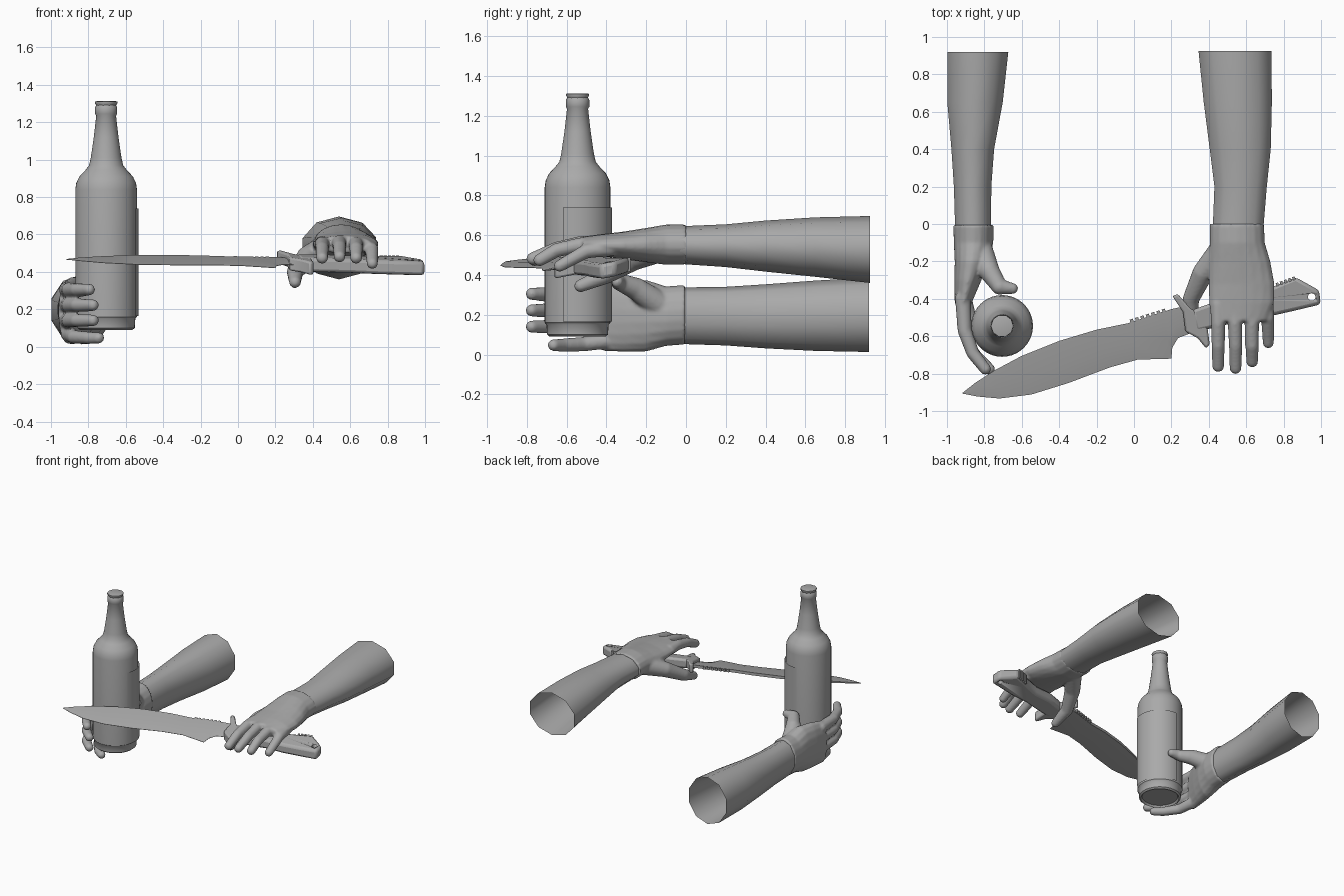
import bpy, bmesh, math
from mathutils import Vector, Matrix

if "Cube" in bpy.data.objects:
    bpy.data.objects.remove(bpy.data.objects["Cube"])

gray = bpy.data.materials.new("plain gray")
gray.use_nodes = True
gray.diffuse_color = (0.4, 0.4, 0.4, 1)
gray.node_tree.nodes["Principled BSDF"].inputs["Base Color"].default_value = (0.4, 0.4, 0.4, 1)


def finish(name, bm, angle=40):
    bmesh.ops.recalc_face_normals(bm, faces=bm.faces)
    mesh = bpy.data.meshes.new(name)
    bm.to_mesh(mesh)
    bm.free()
    obj = bpy.data.objects.new(name, mesh)
    bpy.context.collection.objects.link(obj)
    mesh.materials.append(gray)
    bpy.ops.object.select_all(action="DESELECT")
    obj.select_set(True)
    bpy.context.view_layer.objects.active = obj
    if angle:
        bpy.ops.object.shade_smooth_by_angle(angle=math.radians(angle))
    return obj


def loft(bm, rings, closed=True, caps=True):
    """Bridge lists of points that all have the same length."""
    rows = [[bm.verts.new(p) for p in ring] for ring in rings]
    n = len(rows[0])
    for a, b in zip(rows, rows[1:]):
        for i in range(n if closed else n - 1):
            j = (i + 1) % n
            bm.faces.new((a[i], a[j], b[j], b[i]))
    if caps:
        bm.faces.new(rows[0])
        bm.faces.new(rows[-1])


def limb_rings(sections, sides):
    """Elliptical sections (y, x, z, half width, half height) along y."""
    turn = [math.tau * (i + 0.5) / sides for i in range(sides)]
    k = 1 / math.cos(math.pi / sides)
    return [[(x + w * k * math.cos(t), y, z + h * k * math.sin(t)) for t in turn]
            for y, x, z, w, h in sections]


def finger(bm, path, r0, r1):
    """Tapered tube through the path with rounded joints."""
    pts = [Vector(p) for p in path]
    last = len(pts) - 1
    for i, p in enumerate(pts):
        r = r0 + (r1 - r0) * i / last
        bmesh.ops.create_icosphere(bm, subdivisions=3, radius=r, matrix=Matrix.Translation(p))
        if i < last:
            q = pts[i + 1]
            d = q - p
            place = Matrix.Translation((p + q) / 2) @ d.to_track_quat("Z", "Y").to_matrix().to_4x4()
            bmesh.ops.create_cone(bm, cap_ends=True, segments=16, radius1=r,
                                  radius2=r0 + (r1 - r0) * (i + 1) / last,
                                  depth=d.length, matrix=place)


def hand(name, palm, fingers):
    bm = bmesh.new()
    loft(bm, limb_rings(palm, 18))
    for path, r0, r1 in fingers:
        finger(bm, path, r0, r1)
    obj = finish(name, bm, None)
    fuse = obj.modifiers.new("fuse", "REMESH")
    fuse.mode = "VOXEL"
    fuse.voxel_size = 0.009
    fuse.use_smooth_shade = True
    relax = obj.modifiers.new("relax", "SMOOTH")
    relax.factor = 0.5
    relax.iterations = 4


def forearm(name, sections):
    bm = bmesh.new()
    loft(bm, limb_rings(sections, 10), caps=False)
    finish(name, bm, 60)


# Forearms, open at the elbow
forearm("right_forearm", [
    (0.92, -0.835, 0.2, 0.163, 0.178), (0.65, -0.85, 0.195, 0.148, 0.168),
    (0.4, -0.862, 0.192, 0.114, 0.153), (0.2, -0.863, 0.193, 0.1, 0.14),
    (-0.03, -0.86, 0.195, 0.096, 0.135)])
forearm("left_forearm", [
    (0.925, 0.54, 0.528, 0.195, 0.16), (0.65, 0.555, 0.54, 0.182, 0.142),
    (0.4, 0.568, 0.545, 0.163, 0.122), (0.2, 0.57, 0.547, 0.14, 0.102),
    (-0.03, 0.556, 0.55, 0.135, 0.09)])

# Hand around the bottle: three curled fingers, little finger beneath, thumb behind
grip = [([(-0.915, -0.4, z), (-0.905, -0.57, z), (-0.862, -0.69, z), (x, -0.775, z)], 0.042, 0.031)
        for z, x in ((0.305, -0.795), (0.222, -0.775), (0.14, -0.775))]
grip.append(([(-0.91, -0.38, 0.07), (-0.875, -0.52, 0.052), (-0.8, -0.62, 0.047), (-0.745, -0.665, 0.047)], 0.04, 0.03))
grip.append(([(-0.83, -0.12, 0.24), (-0.775, -0.25, 0.33), (-0.72, -0.335, 0.365), (-0.65, -0.345, 0.365)], 0.07, 0.03))
hand("right_hand", [
    (-0.005, -0.857, 0.2, 0.108, 0.148), (-0.1, -0.858, 0.193, 0.105, 0.148),
    (-0.2, -0.868, 0.195, 0.09, 0.178), (-0.3, -0.888, 0.192, 0.072, 0.178),
    (-0.42, -0.913, 0.185, 0.046, 0.165)], grip)

# Hand over the knife handle
reach = [([(x0, -0.43, z), (x0, -0.53, z), (x1, -0.65, z - 0.025), (x1, tip, z - 0.075)], 0.042, 0.032)
         for x0, x1, tip, z in ((0.45, 0.45, -0.76, 0.55), (0.54, 0.543, -0.77, 0.557), (0.63, 0.632, -0.735, 0.55))]
reach.append(([(0.7, -0.38, 0.535), (0.715, -0.5, 0.52), (0.718, -0.635, 0.445)], 0.042, 0.03))
reach.append(([(0.47, -0.14, 0.53), (0.37, -0.26, 0.48), (0.305, -0.4, 0.4), (0.305, -0.53, 0.345)], 0.07, 0.032))
hand("left_hand", [
    (0, 0.55, 0.552, 0.145, 0.1), (-0.1, 0.552, 0.552, 0.146, 0.1),
    (-0.2, 0.565, 0.55, 0.163, 0.085), (-0.32, 0.575, 0.548, 0.175, 0.068),
    (-0.42, 0.575, 0.55, 0.172, 0.055), (-0.52, 0.562, 0.547, 0.148, 0.045)], reach)

# Bottle
CX, CY = -0.705, -0.545


def lathe(name, profile, sides, a0=0.0, a1=math.tau, angle=40):
    full = a1 - a0 > math.tau - 0.01
    angles = [a0 + (a1 - a0) * i / (sides if full else sides - 1) for i in range(sides)]
    bm = bmesh.new()
    loft(bm, [[(CX + r * math.cos(t), CY + r * math.sin(t), z) for t in angles]
              for r, z in profile], closed=full, caps=full)
    return finish(name, bm, angle)


lathe("bottle", [
    (0.13, 0.105), (0.14, 0.09), (0.153, 0.1), (0.156, 0.15), (0.165, 0.16),
    (0.165, 0.84), (0.16, 0.875), (0.143, 0.91), (0.11, 0.945), (0.091, 0.97),
    (0.082, 1.01), (0.066, 1.12), (0.053, 1.235), (0.059, 1.245), (0.059, 1.28), (0.05, 1.295)], 40)
lathe("bottle_cap", [(0.046, 1.28), (0.06, 1.3), (0.06, 1.31), (0.05, 1.313)], 10)
lathe("bottle_label", [(0.174, 0.165), (0.174, 0.74)], 20, math.radians(-25), math.radians(95))


# Knife, lying on a gently tilted plane
def on_knife(x, y, h=0.0):
    return (x, y, 0.46 - 0.035 * x + 0.18 * (y + 0.58 - 0.2 * x) + h)


def slab(name, outline, half, bevel):
    bm = bmesh.new()
    loft(bm, [[on_knife(x, y, h) for x, y in outline] for h in (-half, half)])
    obj = finish(name, bm, 35)
    mod = obj.modifiers.new("soft_edges", "BEVEL")
    mod.width = bevel
    mod.segments = 2
    return obj


# Blade stations: spine point to cutting edge point
bm = bmesh.new()
stations = [
    ((-0.917, -0.903), (-0.916, -0.907)), ((-0.85, -0.85), (-0.84, -0.922)),
    ((-0.75, -0.785), (-0.72, -0.933)), ((-0.6, -0.705), (-0.55, -0.912)),
    ((-0.4, -0.625), (-0.35, -0.85)), ((-0.2, -0.565), (-0.13, -0.767)),
    ((-0.03, -0.53), (0.02, -0.725)), ((0.15, -0.47), (0.2, -0.72)),
    ((0.17, -0.465), (0.205, -0.66)), ((0.2, -0.455), (0.235, -0.61)),
    ((0.27, -0.44), (0.3, -0.585))]
rings = []
for i, (s, e) in enumerate(stations):
    t = 0.002 + 0.009 * min(1, i / 4)
    s, e = Vector(s), Vector(e)
    m = s.lerp(e, 0.6)
    rings.append([on_knife(*s, t), on_knife(*m, t), on_knife(*e, 0.001),
                  on_knife(*e, -0.001), on_knife(*m, -t), on_knife(*s, -t)])
loft(bm, rings)
finish("blade", bm, 30)


def teeth(name, start, end, count, size, half):
    bm = bmesh.new()
    start, end = Vector(start), Vector(end)
    step = (end - start) / count
    out = Vector((-step.y, step.x)).normalized() * size
    for i in range(count):
        a = start + step * i
        b = a + step * 0.6
        shape = (a - out, b - out, b + out, a + out)
        loft(bm, [[on_knife(p.x, p.y, h) for p in shape] for h in (-half, half)])
    finish(name, bm, 30)


teeth("spine_teeth", (-0.02, -0.523), (0.18, -0.46), 7, 0.012, 0.01)
teeth("pommel_ridges", (0.76, -0.325), (0.87, -0.285), 5, 0.009, 0.035)

slab("guard", [(0.205, -0.385), (0.235, -0.375), (0.3, -0.45), (0.385, -0.5), (0.395, -0.57),
               (0.405, -0.645), (0.385, -0.665), (0.34, -0.61), (0.275, -0.575), (0.262, -0.47)], 0.035, 0.01)
handle = slab("handle", [(0.31, -0.46), (0.45, -0.41), (0.6, -0.39), (0.72, -0.345), (0.865, -0.285),
                         (0.99, -0.355), (0.998, -0.43), (0.85, -0.465), (0.74, -0.49),
                         (0.6, -0.51), (0.45, -0.55), (0.33, -0.575)], 0.038, 0.018)

# Lanyard hole through the pommel
bm = bmesh.new()
bmesh.ops.create_cone(bm, cap_ends=True, segments=16, radius1=0.02, radius2=0.02, depth=0.4,
                      matrix=Matrix.Translation(on_knife(0.95, -0.39)))
cutter = finish("hole_cutter", bm)
cutter.hide_render = True
cutter.hide_viewport = True
cut = handle.modifiers.new("hole", "BOOLEAN")
cut.operation = "DIFFERENCE"
cut.object = cutter
